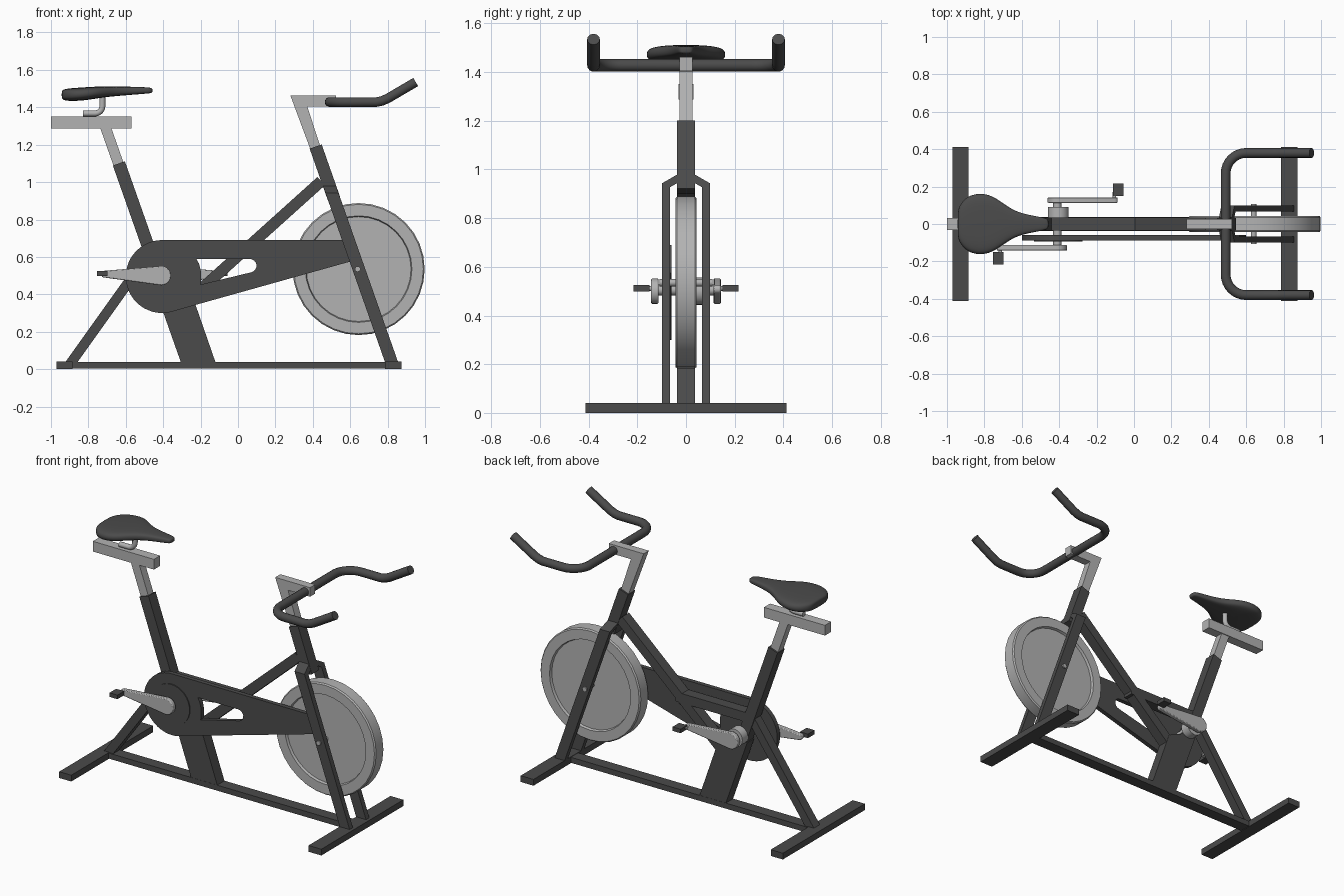
import bpy, bmesh
from math import sin, cos, pi, sqrt
from mathutils import Vector

if "Cube" in bpy.data.objects:
    bpy.data.objects.remove(bpy.data.objects["Cube"])


def material(name, v):
    m = bpy.data.materials.new(name)
    m.diffuse_color = (v, v, v, 1)
    m.use_nodes = True
    m.node_tree.nodes["Principled BSDF"].inputs["Base Color"].default_value = m.diffuse_color
    return m


DARK, LIGHT = material("dark_grey", 0.07), material("light_grey", 0.45)


def finish(name, bm, mat, smooth=False, bevel=0):
    bmesh.ops.recalc_face_normals(bm, faces=bm.faces)
    me = bpy.data.meshes.new(name)
    bm.to_mesh(me)
    bm.free()
    me.materials.append(mat)
    ob = bpy.data.objects.new(name, me)
    bpy.context.collection.objects.link(ob)
    bpy.ops.object.select_all(action='DESELECT')
    ob.select_set(True)
    bpy.context.view_layer.objects.active = ob
    if bevel:
        b = ob.modifiers.new("bevel", 'BEVEL')
        b.width, b.segments = bevel, 2
    if smooth:
        bpy.ops.object.shade_smooth_by_angle(angle=0.7)
    return ob


def loft(name, rings, mat, **kw):
    """Skin a list of equal-length point rings and cap both ends."""
    bm = bmesh.new()
    vs = [[bm.verts.new(p) for p in r] for r in rings]
    n = len(vs[0])
    for a, b in zip(vs, vs[1:]):
        for i in range(n):
            bm.faces.new((a[i], a[(i + 1) % n], b[(i + 1) % n], b[i]))
    bm.faces.new(vs[0])
    bm.faces.new(vs[-1])
    return finish(name, bm, mat, **kw)


def prism(name, pts, y0, y1, mat, **kw):
    """Side profile in x/z, extruded across y."""
    return loft(name, [[(x, y, z) for x, z in pts] for y in (y0, y1)], mat, **kw)


def box(name, x0, x1, y0, y1, z0, z1, mat, **kw):
    return prism(name, [(x0, z0), (x1, z0), (x1, z1), (x0, z1)], y0, y1, mat, **kw)


def beam(name, a, b, width, half_y, mat):
    """Square-ended tube between two x/z points."""
    a, b = Vector(a), Vector(b)
    d = (b - a).normalized() * width / 2
    n = Vector((-d.y, d.x))
    return prism(name, [a + n, a - n, b - n, b + n], -half_y, half_y, mat)


def arc(cx, cz, r, a0, a1, n):
    return [(cx + r * cos(t), cz + r * sin(t))
            for t in ((a0 + (a1 - a0) * i / n) * pi / 180 for i in range(n + 1))]


def disc(name, x, z, r, y0, y1, mat, n=24):
    return prism(name, arc(x, z, r, 0, 360 * (n - 1) / n, n - 1), y0, y1, mat, smooth=True)


def pipe(name, pts, r, mat, sides=8):
    cu = bpy.data.curves.new(name, 'CURVE')
    cu.dimensions = '3D'
    cu.bevel_depth, cu.bevel_resolution, cu.use_fill_caps = r, sides // 2 - 1, True
    s = cu.splines.new('POLY')
    s.points.add(len(pts) - 1)
    for p, co in zip(s.points, pts):
        p.co = (*co, 1)
    cu.materials.append(mat)
    ob = bpy.data.objects.new(name, cu)
    bpy.context.collection.objects.link(ob)
    bpy.ops.object.select_all(action='DESELECT')
    ob.select_set(True)
    bpy.context.view_layer.objects.active = ob
    bpy.ops.object.convert(target='MESH')
    bpy.ops.object.shade_smooth_by_angle(angle=0.7)


# Base
box("base_rail", -0.89, 0.80, -0.037, 0.037, 0.003, 0.038, DARK)
box("rear_foot", -0.97, -0.885, -0.412, 0.412, 0, 0.04, DARK)
box("front_foot", 0.785, 0.875, -0.412, 0.412, 0, 0.04, DARK)

# Frame tubes
beam("seat_tube", (-0.27, 0.06), (-0.637, 1.10), 0.068, 0.036, DARK)
prism("seat_tube_base", [(-0.303, 0.03), (-0.118, 0.03), (-0.25, 0.41), (-0.36, 0.46), (-0.455, 0.46)],
      -0.036, 0.036, DARK)
beam("down_tube", (-0.30, 0.335), (0.445, 1.005), 0.06, 0.034, DARK)
box("top_tube", -0.47, 0.05, -0.034, 0.034, 0.59, 0.65, DARK)
prism("rear_stay", [(-0.925, 0.035), (-0.86, 0.035), (-0.44, 0.623), (-0.505, 0.623)], -0.03, 0.03, DARK)


# Head tube and split front fork share one sloping axis
def axis_x(z):
    return 0.82 - (z - 0.04) * 0.352


beam("head_tube", (axis_x(0.91), 0.91), (axis_x(1.19), 1.19), 0.068, 0.036, DARK)
rings = []
for (yi, zi), (yo, zo) in [((0.066, 0.035), (0.099, 0.035)), ((0.066, 0.927), (0.099, 0.943)),
                           ((0, 0.965), (0, 1.0))]:
    rings.append([(axis_x(z) + s * 0.035, y, z) for s, y, z in
                  ((-1, yi, zi), (1, yi, zi), (1, yo, zo), (-1, yo, zo))])
for side, sy in (("left", 1), ("right", -1)):
    loft(f"fork_{side}", [[(x, sy * y, z) for x, y, z in r] for r in rings], DARK)

# Flywheel and axle
half = [(0.28, 0.028), (0.285, 0.044), (0.346, 0.044), (0.353, 0.036)]
prof = half + [(r, -y) for r, y in reversed(half)]
circle = lambda r, y: [(0.645 + r * cos(2 * pi * i / 32), y, 0.535 + r * sin(2 * pi * i / 32)) for i in range(32)]
loft("flywheel", [circle(r, y) for r, y in prof], LIGHT, smooth=True)
disc("flywheel_axle", 0.64, 0.535, 0.015, -0.108, 0.108, LIGHT, 12)

# Chain cover with cut-out slot
outline = arc(-0.405, 0.495, 0.195, 90, 285, 26) + [(-0.257, 0.335), (0.60, 0.575), (0.60, 0.60), (0.565, 0.69)]
cover = prism("chain_cover", outline, -0.088, -0.06, DARK)
slot = [(-0.222, 0.588)] + arc(-0.405, 0.495, 0.208, 20, -12, 6) + arc(0.063, 0.553, 0.036, -75, 90, 8)
cutter = prism("slot_cutter", slot, -0.2, -0.045, DARK)
m = cover.modifiers.new("slot", 'BOOLEAN')
m.operation, m.object, m.solver = 'DIFFERENCE', cutter, 'EXACT'
bpy.context.view_layer.objects.active = cover
bpy.ops.object.modifier_apply(modifier="slot")
bpy.data.objects.remove(cutter)
disc("cover_boss", -0.405, 0.495, 0.13, -0.094, -0.08, DARK, 32)

# Crank set
disc("crank_axle", -0.41, 0.505, 0.022, -0.12, 0.12, LIGHT, 16)
disc("crank_bearing", -0.405, 0.5, 0.056, 0.034, 0.092, LIGHT)
for side, sy, d in (("right", -1, -1), ("left", 1, 1)):
    ring = arc(0, 0.5, 0.052, 75, 285, 14) + arc(0.305, 0.508, 0.018, -80, 80, 6)
    ring = [(-0.41 + d * x, z) for x, z in ring]
    prism(f"crank_{side}", ring, sy * 0.113, sy * 0.143, LIGHT, bevel=0.005, smooth=True)
    xc = -0.405 + d * 0.32
    disc(f"pedal_spindle_{side}", -0.41 + d * 0.305, 0.511, 0.01, sy * 0.12, sy * 0.17, LIGHT, 10)
    box(f"pedal_{side}", xc - 0.028, xc + 0.028, sy * 0.15, sy * 0.216, 0.499, 0.525, DARK)

# Handlebar post with stem, and the bar
prism("handlebar_stem", [(0.415, 1.1), (0.47, 1.1), (0.37, 1.405), (0.525, 1.405), (0.525, 1.463), (0.28, 1.463)],
      -0.026, 0.026, LIGHT)
side = [(x, -y, 1.428) for x, y in arc(0.60, -0.27, 0.11, 180, 90, 1)[:1]]
bend = [(x, y, 1.428) for x, y in arc(0.60, 0.27, 0.11, 180, 90, 8)]
grip = [(0.74, 0.38, 1.428), (0.77, 0.38, 1.434), (0.80, 0.38, 1.447), (0.95, 0.38, 1.535)]
arm = bend + grip
pipe("handlebar", [(x, -y, z) for x, y, z in reversed(arm)] + arm, 0.026, DARK, 12)

# Seat post, slider and saddle clamp
beam("seat_post", (-0.605, 1.0), (-0.713, 1.306), 0.056, 0.026, LIGHT)
box("seat_slider", -1.0, -0.57, -0.031, 0.031, 1.287, 1.352, LIGHT)
pipe("saddle_clamp", [(-0.83, 0, 1.367)] +
     [(x, 0, z) for x, z in arc(-0.765, 1.407, 0.04, -90, 0, 6)] + [(-0.725, 0, 1.47)], 0.016, LIGHT, 10)

# Saddle: rounded sections lofted from tail to nose (x, half width, bottom, top)
sections = [(-0.943, 0.06, 1.45, 1.485), (-0.935, 0.10, 1.437, 1.497), (-0.89, 0.155, 1.432, 1.503),
            (-0.81, 0.17, 1.437, 1.508), (-0.74, 0.145, 1.45, 1.512), (-0.67, 0.088, 1.458, 1.512),
            (-0.60, 0.056, 1.464, 1.511), (-0.50, 0.038, 1.472, 1.508), (-0.465, 0.03, 1.475, 1.505),
            (-0.457, 0.018, 1.48, 1.50)]
sec = lambda x, w, b, t: [(x, w * c * (abs(c) ** -0.4 if abs(c) > 1e-6 else 0),
                           (b + t) / 2 + (t - b) / 2 * (abs(s) ** 0.6) * (1 if s > 0 else -1))
                          for c, s in ((cos(2 * pi * i / 16), sin(2 * pi * i / 16)) for i in range(16))]
seat = loft("saddle", [sec(*s) for s in sections], DARK)
sub = seat.modifiers.new("subsurf", 'SUBSURF')
sub.levels = sub.render_levels = 2
for p in seat.data.polygons:
    p.use_smooth = True
